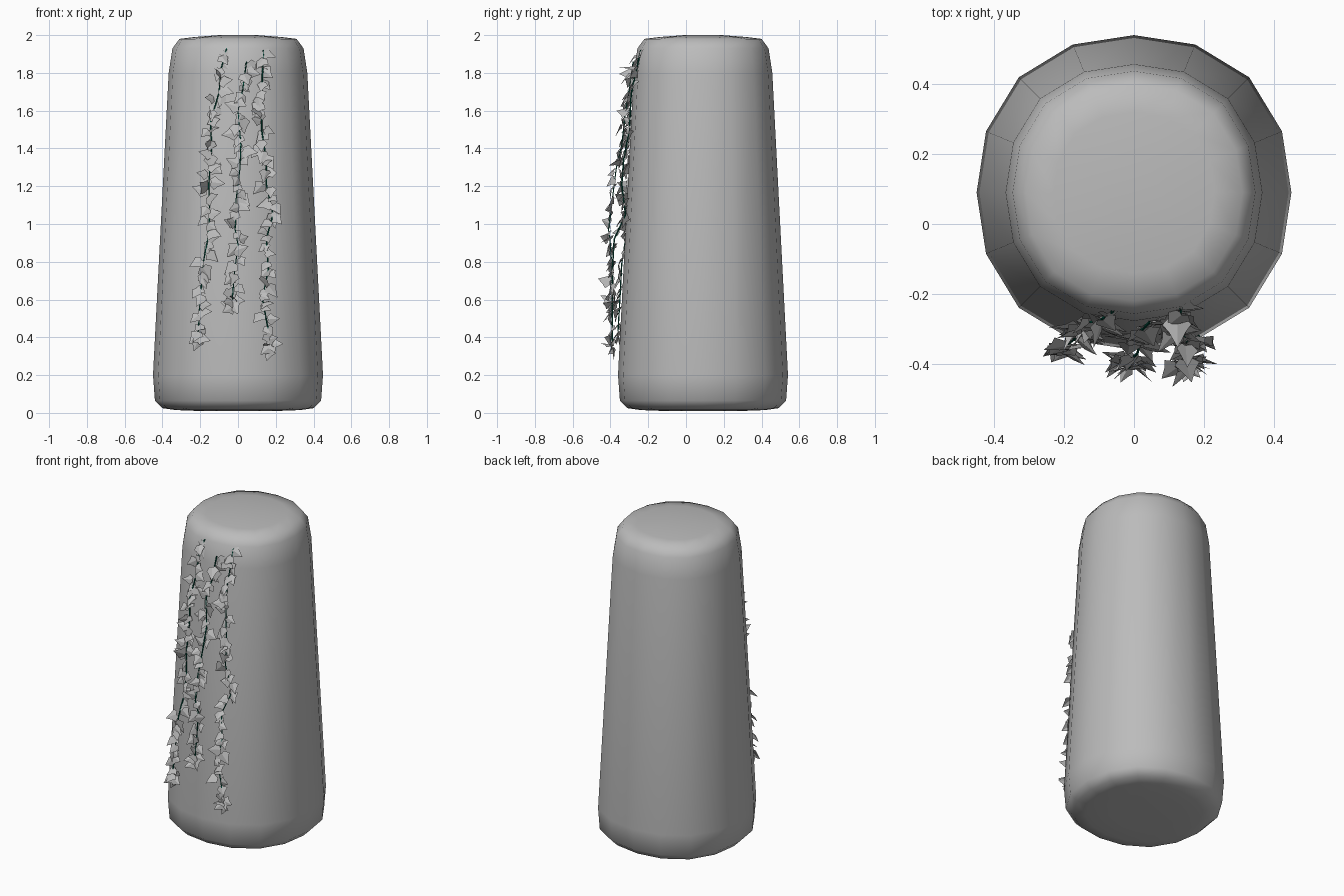
import bpy, bmesh, math, random
from mathutils import Vector, Matrix

random.seed(7)
cube = bpy.data.objects.get("Cube")
if cube:
    bpy.data.objects.remove(cube, do_unlink=True)


def material(name, rgb):
    m = bpy.data.materials.new(name)
    m.use_nodes = True
    m.diffuse_color = (*rgb, 1)
    m.node_tree.nodes["Principled BSDF"].inputs["Base Color"].default_value = (*rgb, 1)
    return m


stone = material("grey stone", (0.5, 0.5, 0.5))
leaf_grey = material("grey leaf", (0.5, 0.5, 0.5))
stem_green = material("dark green stem", (0.0, 0.09, 0.055))


def add_mesh(name, bm, mat):
    mesh = bpy.data.meshes.new(name)
    bm.to_mesh(mesh)
    bm.free()
    mesh.materials.append(mat)
    obj = bpy.data.objects.new(name, mesh)
    bpy.context.collection.objects.link(obj)
    return obj


# Tapered pillar: sixteen slightly squared sides with rounded ends
SIDES = 16
CENTRE_Y = 0.09
PROFILE = [(0.2, 0.01), (0.33, 0.015), (0.4, 0.025), (0.44, 0.065), (0.45, 0.2),
           (0.367, 1.8), (0.347, 1.93), (0.31, 1.98), (0.23, 1.99), (0.1, 2.0)]
bm = bmesh.new()
rings = []
for radius, z in PROFILE:
    ring = []
    for i in range(SIDES):
        a = 2 * math.pi * i / SIDES
        r = radius * (1 + 0.035 * math.sin(2 * a) ** 2)
        ring.append(bm.verts.new((r * math.cos(a), CENTRE_Y + r * math.sin(a), z)))
    rings.append(ring)
for low, high in zip(rings, rings[1:]):
    for i in range(SIDES):
        j = (i + 1) % SIDES
        bm.faces.new((low[i], low[j], high[j], high[i]))
bm.faces.new(reversed(rings[0]))
bm.faces.new(rings[-1])
for f in bm.faces:
    f.smooth = True
add_mesh("pillar", bm, stone)

# Hanging vines: stem points from the top down
VINES = {
    "right": [(-0.06, -0.25, 1.93), (-0.09, -0.27, 1.82), (-0.1, -0.28, 1.7),
              (-0.145, -0.28, 1.54), (-0.14, -0.29, 1.4), (-0.155, -0.3, 1.21),
              (-0.15, -0.31, 1.05), (-0.16, -0.32, 0.92), (-0.185, -0.34, 0.79),
              (-0.2, -0.35, 0.6), (-0.21, -0.36, 0.43)],
    "middle": [(0.045, -0.28, 1.86), (0.025, -0.3, 1.71), (0, -0.32, 1.6),
               (0.015, -0.34, 1.42), (0.01, -0.37, 1.29), (-0.01, -0.39, 1.13),
               (-0.015, -0.41, 0.97), (0, -0.4, 0.89), (-0.02, -0.39, 0.73),
               (-0.03, -0.39, 0.6)],
    "left": [(0.135, -0.24, 1.92), (0.125, -0.29, 1.69), (0.125, -0.3, 1.5),
             (0.15, -0.33, 1.34), (0.15, -0.34, 1.21), (0.185, -0.32, 1.05),
             (0.15, -0.38, 0.92), (0.16, -0.39, 0.76), (0.13, -0.39, 0.6),
             (0.16, -0.39, 0.44), (0.17, -0.39, 0.38)],
}
# Half outline of a pointed ivy leaf, from the stalk to the tip
LEAF = [(0.22, -0.08), (0.5, 0.22), (0.3, 0.46)]


def add_leaf(bm, base, size):
    """Folded leaf whose tip hangs down and away from the pillar."""
    tip = Vector((random.uniform(-0.9, 0.9), random.uniform(-0.7, 0.1),
                  random.uniform(-1.0, 0.25))).normalized()
    out = Vector((random.uniform(-0.5, 0.5), -1, random.uniform(0, 0.8)))
    side = tip.cross(out).normalized()
    normal = side.cross(tip)
    frame = Matrix((side, tip, normal)).transposed()

    def vert(x, y, z):
        return bm.verts.new(base + frame @ Vector((x, y, z)) * size)

    stalk, point = vert(0, 0, 0), vert(0, 1, -0.12)
    for s in (-1, 1):
        half = [vert(s * x, y, -0.35 * x) for x, y in LEAF]
        loop = [stalk, *half, point]
        bm.faces.new(loop if s > 0 else loop[::-1])


for name, points in VINES.items():
    points = [Vector(p) for p in points]
    # Thin stem
    curve = bpy.data.curves.new(name + "_stem", "CURVE")
    curve.dimensions = "3D"
    curve.bevel_depth = 0.004
    curve.bevel_resolution = 0
    spline = curve.splines.new("POLY")
    spline.points.add(len(points) - 1)
    for sp, p in zip(spline.points, points):
        sp.co = (*p, 1)
    curve.materials.append(stem_green)
    bpy.context.collection.objects.link(bpy.data.objects.new(name + "_stem", curve))
    # Leaves spread evenly along the stem, denser at its end
    bm = bmesh.new()
    for a, b in zip(points, points[1:]):
        count = max(2, round((b - a).length / 0.033))
        for k in range(count):
            base = a.lerp(b, (k + random.random()) / count)
            base += Vector((random.uniform(-0.02, 0.02), random.uniform(-0.02, 0.005), 0))
            add_leaf(bm, base, random.uniform(0.055, 0.085))
    for k in range(5):
        add_leaf(bm, points[-1] - Vector((0, 0, 0.01 * k)), 0.07)
    add_mesh(name + "_vine_leaves", bm, leaf_grey)
